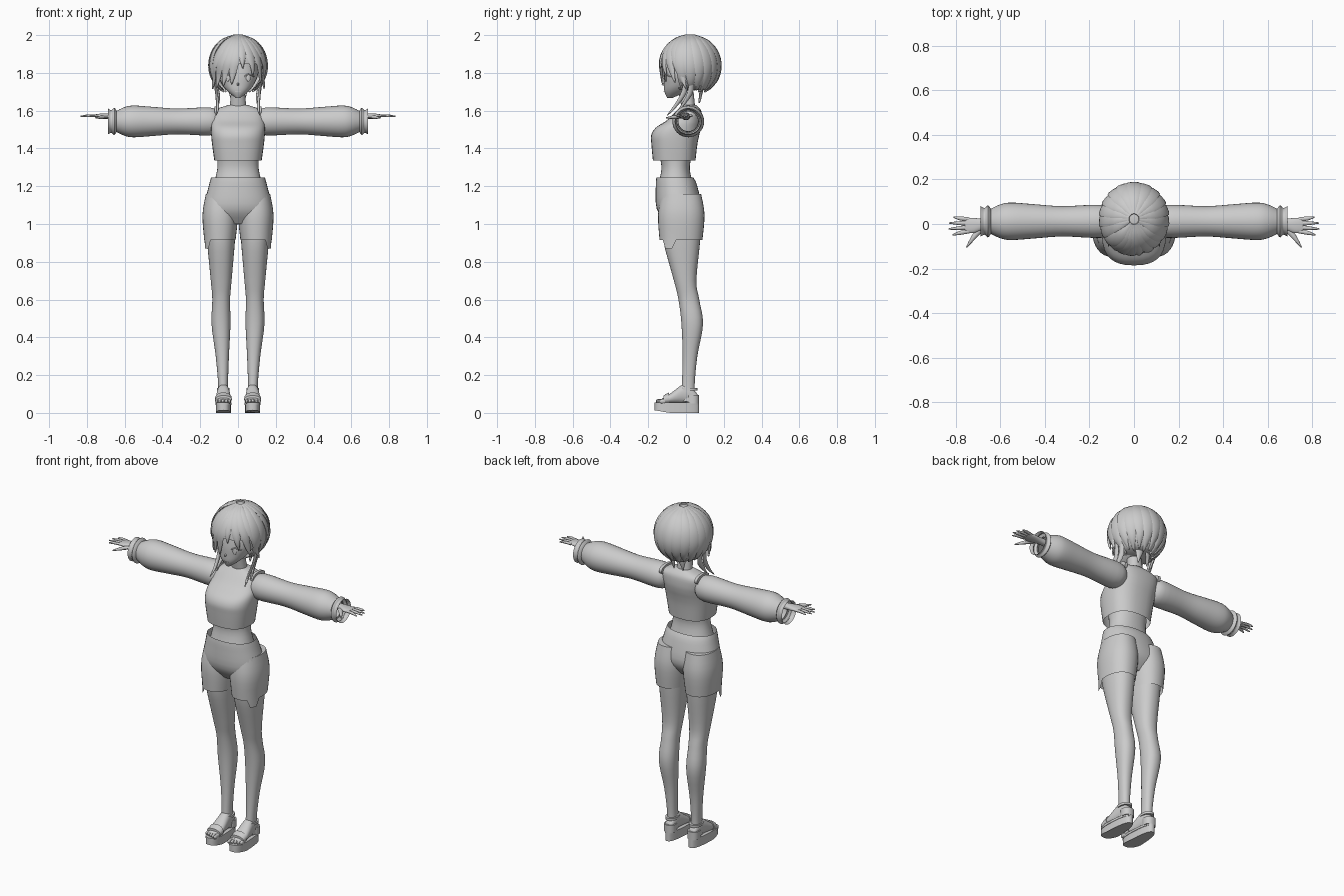
import bpy, bmesh
from math import sin, cos, pi, radians, copysign
from mathutils import Vector

cube = bpy.data.objects.get("Cube")
if cube:
    bpy.data.objects.remove(cube)

grey = bpy.data.materials.new("plain grey")
grey.use_nodes = True
grey.diffuse_color = (.6, .6, .6, 1)
grey.node_tree.nodes["Principled BSDF"].inputs["Base Color"].default_value = grey.diffuse_color


def row(at, half, low, high, middle=0):
    """One cross-section: position on the axis, then its bounds across it."""
    return at, middle - half, middle + half, low, high


def smooth_rows(rows, steps):
    """Catmull-Rom interpolation between rows of numbers."""
    out = []
    last = len(rows) - 1
    for i in range(last):
        before, start, end, after = (rows[max(0, min(last, i + k))] for k in (-1, 0, 1, 2))
        for step in range(steps):
            t = step / steps
            out.append([q + (r - p) * t / 2 + (p - 2.5 * q + 2 * r - s / 2) * t * t
                        + (3 * (q - r) + s - p) * t ** 3 / 2
                        for p, q, r, s in zip(before, start, end, after)])
    return out + [list(rows[-1])]


def skin(name, rings, caps=(True, True), mirror=False, edit=None):
    """Bridge rings of points into one smooth object."""
    bm = bmesh.new()
    loops = [[bm.verts.new(point) for point in ring] for ring in rings]
    count = len(loops[0])
    for lower, upper in zip(loops, loops[1:]):
        for i in range(count):
            j = (i + 1) % count
            bm.faces.new((lower[i], lower[j], upper[j], upper[i]))
    for wanted, loop in zip(caps, (loops[0][::-1], loops[-1])):
        if wanted:
            bm.faces.new(loop)
    bmesh.ops.recalc_face_normals(bm, faces=bm.faces)
    if edit:
        edit(bm)
    mesh = bpy.data.meshes.new(name)
    bm.to_mesh(mesh)
    bm.free()
    mesh.materials.append(grey)
    part = bpy.data.objects.new(name, mesh)
    bpy.context.collection.objects.link(part)
    if mirror:
        part.modifiers.new("Mirror", "MIRROR")
    bpy.ops.object.select_all(action="DESELECT")
    bpy.context.view_layer.objects.active = part
    part.select_set(True)
    bpy.ops.object.shade_smooth_by_angle(angle=radians(50))


def oval(left, right, low, high, sides, power):
    """Rounded outline filling the given bounds; a low power is squarer."""
    for i in range(sides):
        c, s = cos(2 * pi * i / sides), sin(2 * pi * i / sides)
        yield ((left + right) / 2 + (right - left) / 2 * copysign(abs(c) ** power, c),
               (low + high) / 2 + (high - low) / 2 * copysign(abs(s) ** power, s))


def loft(name, rows, axis="z", sides=32, power=.9, steps=4, **options):
    place = {"x": lambda t, u, v: (t, u, v), "y": lambda t, u, v: (u, t, v),
             "z": lambda t, u, v: (u, v, t)}[axis]
    skin(name, [[place(t, u, v) for u, v in oval(*bounds, sides, power)]
                for t, *bounds in smooth_rows(rows, steps)], **options)


def strand(name, rows, thick=.007, centre=(0, 0, 1.8), **options):
    """Flat tapered tube facing away from a centre; rows are x, y, z, half width."""
    points = smooth_rows(rows, 4)
    rings = []
    for i, (*position, width) in enumerate(points):
        p = Vector(position)
        along = Vector(points[min(i + 1, len(points) - 1)][:3]) - Vector(points[max(i - 1, 0)][:3])
        side = along.cross(p - Vector(centre)).normalized()
        out = side.cross(along).normalized()
        rings.append([p + side * u + out * v
                      for u, v in oval(-width, width, -min(thick, width), min(thick, width), 8, 1)])
    skin(name, rings, **options)


# Blouse, midriff and neck
loft("blouse", [row(at=1.335, half=.125, low=-.175, high=.05), row(at=1.42, half=.137, low=-.183, high=.06),
                row(at=1.47, half=.142, low=-.184, high=.07), row(at=1.51, half=.143, low=-.16, high=.08),
                row(at=1.55, half=.14, low=-.1, high=.085), row(at=1.6, half=.13, low=-.05, high=.08),
                row(at=1.63, half=.05, low=-.02, high=.055)], power=.8, caps=(False, True))
loft("midriff", [row(at=1.2, half=.13, low=-.15, high=.04), row(at=1.29, half=.11, low=-.13, high=.02),
                 row(at=1.36, half=.11, low=-.14, high=.03)])
loft("neck", [row(at=1.6, half=.045, low=-.02, high=.05), row(at=1.7, half=.037, low=-.04, high=.04)])

# Shorts, with a pointed flap on the outside of each hem
loft("shorts_hips", [row(at=1.245, half=.143, low=-.157, high=.04), row(at=1.2, half=.155, low=-.16, high=.06),
                     row(at=1.08, half=.182, low=-.155, high=.08), row(at=1, half=.16, low=-.1, high=.03)],
     caps=(False, True))


def pointed_hem(bm):
    hem = min(v.co.z for v in bm.verts)
    for v in bm.verts:
        if v.co.z < hem + .001 and v.co.x > .14 and -.12 < v.co.y < -.06:
            v.co.z -= .045


loft("shorts_legs", [row(at=1.16, middle=.09, half=.08, low=-.13, high=.08),
                     row(at=1.05, middle=.094, half=.094, low=-.148, high=.098),
                     row(at=.915, middle=.096, half=.083, low=-.14, high=.087)],
     caps=(True, False), mirror=True, edit=pointed_hem)

# Legs
loft("legs", [row(at=1, middle=.09, half=.077, low=-.12, high=.08),
              row(at=.9, middle=.09, half=.073, low=-.118, high=.074),
              row(at=.7, middle=.089, half=.055, low=-.064, high=.055),
              row(at=.6, middle=.089, half=.047, low=-.04, high=.07),
              row(at=.47, middle=.09, half=.05, low=-.024, high=.09),
              row(at=.3, middle=.083, half=.035, low=-.018, high=.06),
              row(at=.15, middle=.079, half=.026, low=-.022, high=.046),
              row(at=.06, middle=.078, half=.028, low=-.03, high=.05)], mirror=True)

# Feet, toes and platform sandals
loft("feet", [row(at=.06, middle=.077, half=.024, low=.05, high=.1),
              row(at=0, middle=.077, half=.031, low=.05, high=.155),
              row(at=-.08, middle=.078, half=.04, low=.05, high=.105),
              row(at=-.135, middle=.077, half=.036, low=.05, high=.07)], axis="y", mirror=True)
for i in range(5):
    x, size, tip = .046 + i / 60, .008, -.16 + i / 200
    loft("toe", [row(at=-.11, middle=x, half=size, low=.05, high=.075),
                 row(at=tip + .01, middle=x, half=size, low=.05, high=.073),
                 row(at=tip, middle=x, half=size / 2, low=.055, high=.066)], axis="y", sides=10, mirror=True)


def sole_outline(z, grow=0, lift=0):
    """Outline wider at the toes, raised there by the lift."""
    for u, v in oval(-1, 1, 0, 1, 32, .75):
        yield .077 + u * (.031 + .014 * v + grow), .07 - .236 * v, z + lift * max(0, 3 * v - 2)


skin("sandal_soles", [sole_outline(0, lift=.014), sole_outline(.042)], mirror=True)
skin("sandal_insoles", [sole_outline(.042, grow=.003), sole_outline(.055, grow=.003)], mirror=True)
loft("toe_straps", [row(at=y, middle=.077, half=.044, low=.045, high=top) for y, top in ((-.12, .092), (-.09, .108))],
     axis="y", steps=1, mirror=True)
loft("ankle_straps", [row(at=z, middle=.078, half=.034, low=-.035, high=.06) for z in (.118, .132)],
     steps=1, mirror=True)
loft("heel_counters", [row(at=z, middle=.077, half=.034, low=0, high=.07) for z in (.05, .095)],
     steps=1, mirror=True)


# Sleeves, frilled cuffs and shoulder straps
def round_row(x, radius):
    return row(at=x, middle=.012, half=radius, low=1.543 - radius, high=1.543 + radius)


loft("sleeves", [round_row(x, radius) for x, radius in
                 ((.1, .05), (.15, .074), (.32, .068), (.45, .077), (.55, .084), (.6, .076), (.65, .052))],
     axis="x", power=1, caps=(True, False), mirror=True)
loft("cuffs", [round_row(x, radius) for x, radius in ((.64, .052), (.655, .072), (.67, .06), (.688, .068))],
     axis="x", power=1, caps=(False, False), mirror=True)
loft("shoulder_straps", [row(at=x, middle=.018, half=.058, low=1.57, high=1.623) for x in (.108, .125)],
     axis="x", steps=1, mirror=True)

# Hands
loft("palms", [row(at=.6, half=.022, low=1.55, high=1.59),
               row(at=.66, half=.021, low=1.553, high=1.587),
               row(at=.72, middle=-.007, half=.034, low=1.558, high=1.585),
               row(at=.758, middle=-.006, half=.03, low=1.565, high=1.58)], axis="x", mirror=True)
for i, reach in enumerate((.81, .83, .833, .815)):
    y = .021 - .018 * i
    strand("finger", [(.74, y, 1.572, .009), (.78, y * 1.2, 1.574, .009), (reach, y * 1.5, 1.57, .003)],
           centre=(.75, 0, 0), mirror=True)
strand("thumb", [(.69, -.025, 1.568, .014), (.72, -.06, 1.566, .011), (.752, -.105, 1.562, .003)],
       thick=.01, centre=(.7, 0, 0), mirror=True)

# Face
loft("face", [row(at=1.668, half=.012, low=-.1, high=-.07), row(at=1.7, half=.053, low=-.114, high=0),
              row(at=1.74, half=.085, low=-.117, high=.06), row(at=1.8, half=.107, low=-.116, high=.1),
              row(at=1.9, half=.1, low=-.1, high=.12)])
loft("nose", [row(at=-.129, half=.001, low=1.736, high=1.739), row(at=-.108, half=.009, low=1.73, high=1.755)],
     axis="y", sides=8, steps=1)
strand("mouth", [(x, abs(x) / 4 - .116, 1.7, .002) for x in (-.015, 0, .015)], thick=.004)
strand("upper_lashes", [(.03, -.112, 1.778, .002), (.055, -.107, 1.792, .004), (.085, -.085, 1.78, .003)],
       thick=.004, mirror=True)
strand("eyes", [(.055, -.108, z, width) for z, width in ((1.755, .004), (1.77, .013), (1.79, .008))],
       thick=.004, centre=(.03, 0, 1.77), mirror=True)


# Hair cap with an opening for the face
def hair_point(angle, tilt, fullness=0):
    """Point on the hair: angle 0 is the front, tilt 0 is the crown."""
    a, t = radians(angle), radians(tilt)
    spread = max(sin(t), fullness) if tilt > 90 else sin(t)
    return .15 * spread * sin(a), .022 - .16 * spread * cos(a), 1.838 + .16 * cos(t)


def open_face(bm):
    centres = {face: face.calc_center_median() for face in bm.faces}
    front = [face for face, c in centres.items() if c.y < -.035 and c.z < 1.85]
    bmesh.ops.delete(bm, geom=front, context="FACES")


skin("hair_cap", [[hair_point(angle, tilt) for angle in range(0, 360, 9)] for tilt in range(3, 150, 7)],
     edit=open_face)


def hair_lock(name, start, end, tilt, width, fullness=0):
    """Pointed lock sweeping from the crown down to the given tilt."""
    rows = []
    for k in range(6):
        f = k / 5
        rows.append((*hair_point(start + (end - start) * f, 8 + (tilt - 8) * f, fullness),
                     width * sin(pi * (.12 + .85 * f))))
    strand(name, rows)


# Layered back locks, swept fringe and long side locks
for k in range(13):
    hair_lock("back_lock", 70 + 18 * k, 75 + 18 * k, 144 + 6 * (k % 2), .036)
for k in range(4):
    hair_lock("swept_fringe", -10 * k, -14 - 20 * k, 128 + 4 * k, .032, fullness=.93)
    hair_lock("parted_fringe", 5 + 12 * k, 10 + 24 * k, 95 + 15 * k, .027, fullness=.93)
strand("long_side_locks", [(.132, 0, 1.8, .012), (.115, -.01, 1.7, .014), (.108, -.06, 1.62, .009),
                           (.115, -.1, 1.575, .002)], mirror=True)
strand("inner_side_locks", [(.125, .03, 1.77, .012), (.105, .02, 1.69, .016), (.112, -.04, 1.6, .003)],
       mirror=True)
strand("nape_locks", [(.03, .085, 1.73, .03), (.03, .07, 1.64, .003)], mirror=True)
